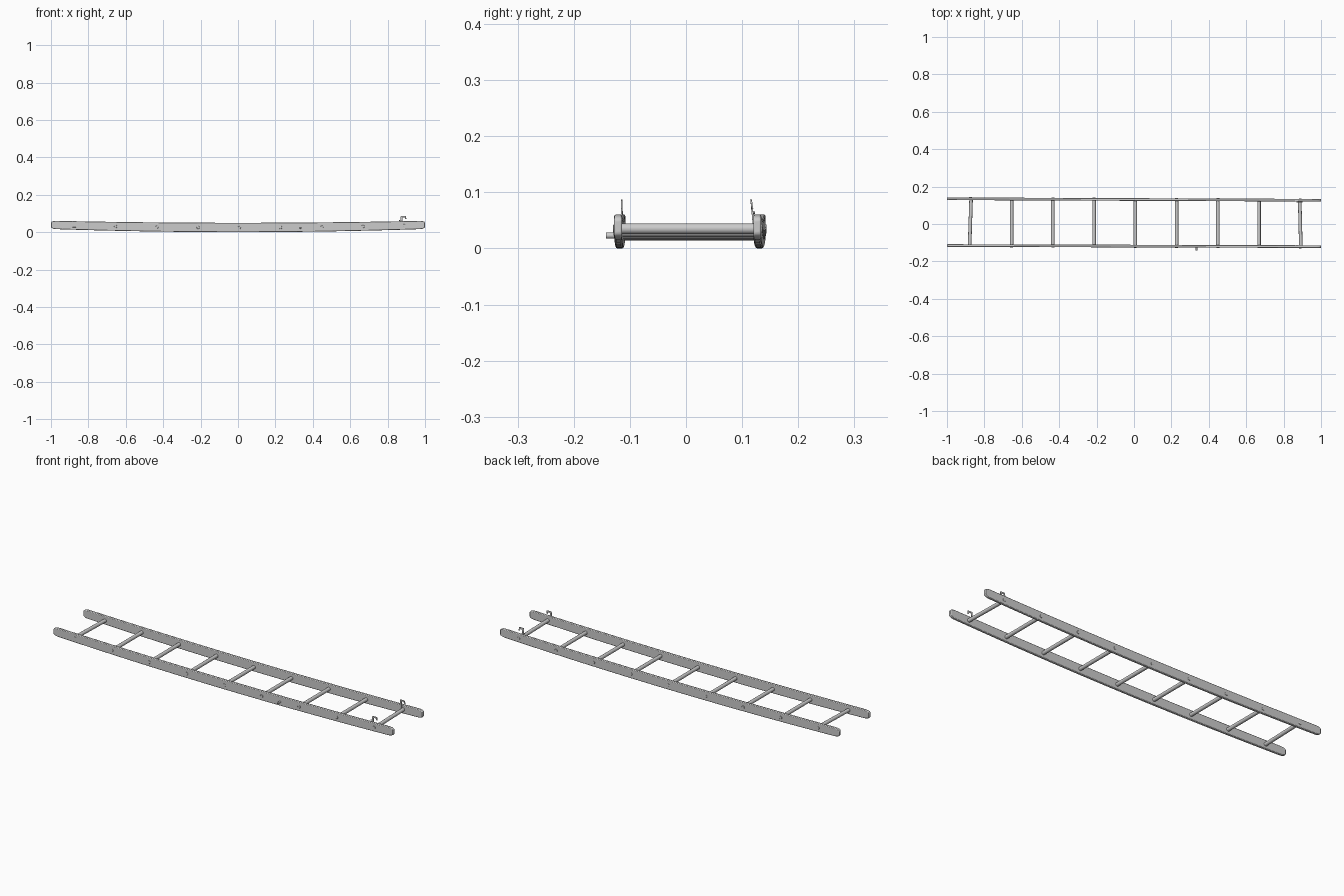
import bpy, bmesh, math
from mathutils import Vector

if "Cube" in bpy.data.objects:
    bpy.data.objects.remove(bpy.data.objects["Cube"])

THICK = 0.014

# rails bow gently upwards at both ends and skew slightly sideways
def mid_z(x):
    return 0.025 + 0.014 * x * x

def rail_y(side, x):
    return -0.118 - 0.003 * x if side < 0 else 0.131 - 0.004 * x

def half_h(x):
    return 0.025 - 0.003 * x * x

def finish(name, bm, bevel=0.0):
    bmesh.ops.recalc_face_normals(bm, faces=bm.faces)
    me = bpy.data.meshes.new(name)
    bm.to_mesh(me)
    bm.free()
    ob = bpy.data.objects.new(name, me)
    bpy.context.collection.objects.link(ob)
    bpy.context.view_layer.objects.active = ob
    ob.select_set(True)
    if bevel:
        m = ob.modifiers.new("bevel", 'BEVEL')
        m.width = bevel
        m.segments = 2
        m.limit_method = 'ANGLE'
    bpy.ops.object.shade_smooth_by_angle(angle=math.radians(40))
    ob.select_set(False)
    return ob

def rod(name, a, b, r, sides=16, bevel=0.0):
    a, b = Vector(a), Vector(b)
    bm = bmesh.new()
    bmesh.ops.create_cone(bm, cap_ends=True, segments=sides, radius1=r, radius2=r,
                          depth=(b - a).length)
    rot = (b - a).to_track_quat('Z', 'Y').to_matrix()
    bmesh.ops.rotate(bm, verts=bm.verts, matrix=rot)
    bmesh.ops.translate(bm, verts=bm.verts, vec=(a + b) / 2)
    return finish(name, bm, bevel)

# Side rails: lofted rectangles with rounded-off ends
def rail(name, side):
    ends = [(1.0, 0.55), (0.996, 0.76), (0.988, 0.91), (0.975, 1.0)]
    stations = [(-x, k) for x, k in ends]
    stations += [(-0.9 + 0.1 * i, 1.0) for i in range(19)]
    stations += [(x, k) for x, k in reversed(ends)]
    bm = bmesh.new()
    rings = []
    for x, k in stations:
        y, z, h, t = rail_y(side, x), mid_z(x), half_h(x) * k, THICK / 2
        rings.append([bm.verts.new(p) for p in
                      ((x, y - t, z - h), (x, y + t, z - h), (x, y + t, z + h), (x, y - t, z + h))])
    for r, s in zip(rings, rings[1:]):
        for i in range(4):
            j = (i + 1) % 4
            bm.faces.new((r[i], r[j], s[j], s[i]))
    bm.faces.new(rings[0])
    bm.faces.new(rings[-1])
    finish(name, bm, 0.003)

rail("front_rail", -1)
rail("back_rail", 1)

# Rungs with their plugs showing on the outside of the rails
for i in range(9):
    x = -0.875 + 0.2205 * i
    z = mid_z(x) - 0.001
    yf, yb = rail_y(-1, x), rail_y(1, x)
    tilt = 0.004 if i == 0 else (-0.003 if i == 8 else 0)
    rod(f"rung_{i + 1}", (x - tilt, yf, z), (x + tilt, yb, z), 0.0095)
    for tag, y, s in (("front", yf, -1), ("back", yb, 1)):
        y0 = y + s * (THICK / 2 - 0.002)
        if tag == "front" and i == 0:
            # square end plate
            bm = bmesh.new()
            bmesh.ops.create_cube(bm, size=1)
            bmesh.ops.scale(bm, verts=bm.verts, vec=(0.02, 0.006, 0.018))
            bmesh.ops.translate(bm, verts=bm.verts, vec=(x, y0, z))
            finish("square_plate", bm, 0.001)
        else:
            rod(f"{tag}_plug_{i + 1}", (x, y0, z), (x, y0 + s * 0.004, z), 0.008, 12, 0.001)

# Small peg on the front rail
rod("side_peg", (0.335, -0.118, 0.023), (0.335, -0.143, 0.023), 0.0055, 12, 0.001)

# Flat hooks on the inner faces near the right end
PROFILE = [(0.870, 0.03), (0.879, 0.03), (0.879, 0.079), (0.892, 0.079), (0.894, 0.070),
           (0.900, 0.070), (0.899, 0.085), (0.894, 0.087), (0.873, 0.087), (0.870, 0.083)]

def hook(name, side, lean):
    y = rail_y(side, 0.88) - side * (THICK / 2 + 0.0005)
    bm = bmesh.new()
    f = bm.faces.new([bm.verts.new((x, y + lean * max(0, z - 0.05), z)) for x, z in PROFILE])
    ext = bmesh.ops.extrude_face_region(bm, geom=[f])
    moved = [v for v in ext["geom"] if isinstance(v, bmesh.types.BMVert)]
    bmesh.ops.translate(bm, verts=moved, vec=(0, side * 0.003, 0))
    finish(name, bm)
    # foot strap that holds the hook on top of the rail
    rod(name + "_foot", (0.86, y + side * 0.001, 0.062), (0.876, y + side * 0.001, 0.065), 0.002, 8)

hook("front_hook", -1, 0.0)
hook("back_hook", 1, -0.15)
